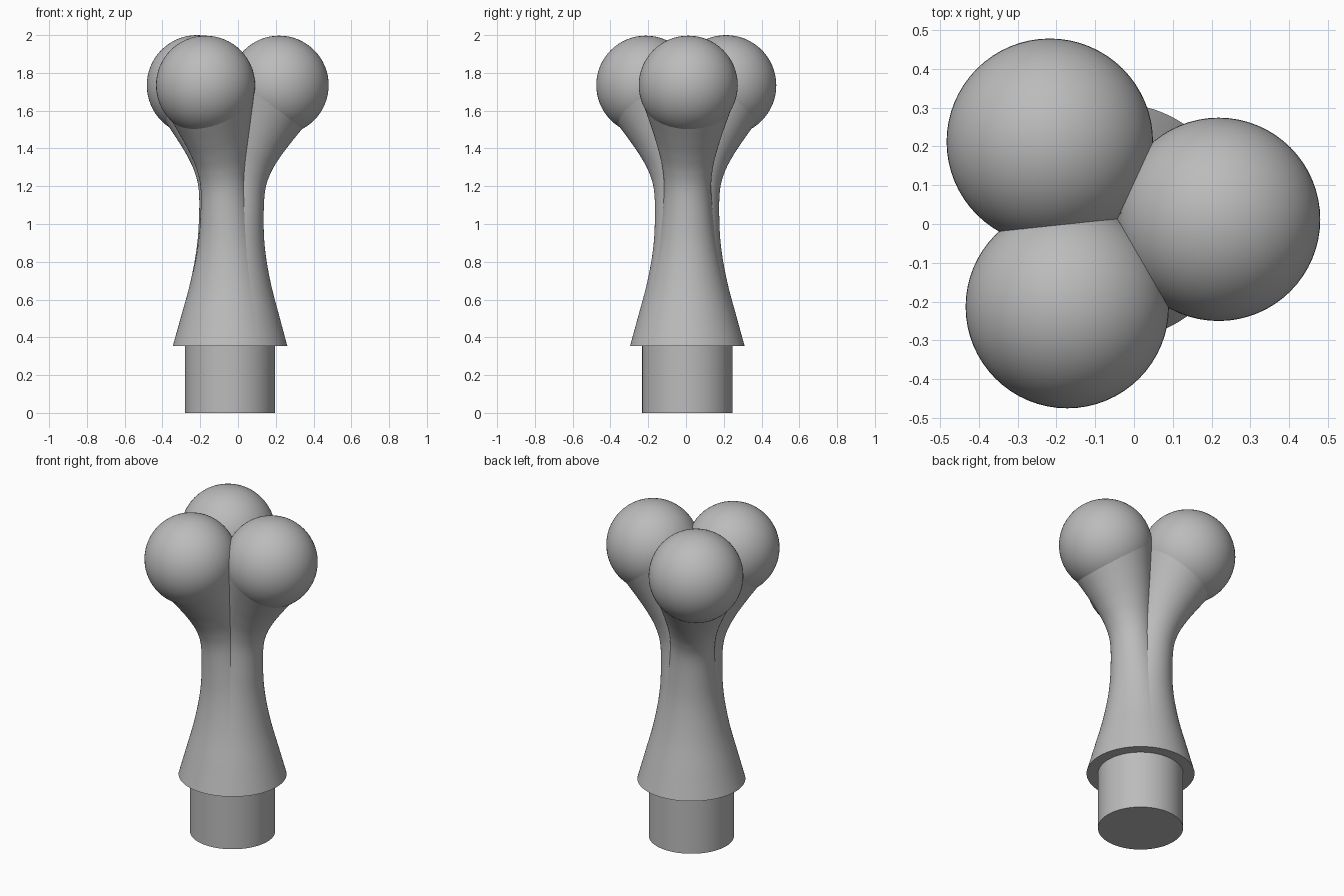
import bpy, bmesh, math
from mathutils import Vector

cube = bpy.data.objects.get("Cube")
if cube:
    bpy.data.objects.remove(cube)

grey = bpy.data.materials.new("plain grey")
grey.use_nodes = True
colour = (0.5, 0.5, 0.5, 1)
grey.diffuse_color = colour
grey.node_tree.nodes["Principled BSDF"].inputs["Base Color"].default_value = colour

AXIS = Vector((-0.042, 0.007, 0))
SEGMENTS = 96
STEPS = 10

# Stem sections: outward offset, height, radius, outward tilt in degrees
SECTIONS = [Vector(s) for s in (
    (0, 0.355, 0.303, 0), (0.005, 0.5, 0.259, 0), (0.012, 0.68, 0.205, 0),
    (0.022, 0.85, 0.165, 0), (0.037, 1.0, 0.141, 1), (0.06, 1.18, 0.125, 6),
    (0.084, 1.3, 0.134, 14), (0.115, 1.42, 0.163, 25), (0.155, 1.54, 0.2, 33),
    (0.196, 1.656, 0.24, 38))]


def finish(obj):
    obj.data.materials.append(grey)
    bpy.ops.object.select_all(action="DESELECT")
    obj.select_set(True)
    bpy.context.view_layer.objects.active = obj
    bpy.ops.object.shade_smooth_by_angle(angle=math.radians(35))


def smooth_sections():
    """Catmull-Rom interpolation between the stem sections."""
    pts = [2 * SECTIONS[0] - SECTIONS[1]] + SECTIONS + [2 * SECTIONS[-1] - SECTIONS[-2]]
    for a, b, c, d in zip(pts, pts[1:], pts[2:], pts[3:]):
        for i in range(STEPS):
            t = i / STEPS
            yield 0.5 * (2 * b + (c - a) * t + (2 * a - 5 * b + 4 * c - d) * t**2
                         + (3 * b - a - 3 * c + d) * t**3)
    yield SECTIONS[-1]


def stem(name, knob):
    """Flared tube from the shared round base to one knob."""
    reach = Vector((knob.x, knob.y, 0)) - AXIS
    out = reach.normalized()
    side = Vector((0, 0, 1)).cross(out)
    stretch = reach.length / 0.26
    bm = bmesh.new()
    rings = []
    for offset, height, radius, tilt in smooth_sections():
        centre = AXIS + out * offset * stretch + Vector((0, 0, height))
        angle = math.radians(tilt)
        lean = out * math.cos(angle) - Vector((0, 0, math.sin(angle)))
        ring = []
        for i in range(SEGMENTS):
            a = math.tau * i / SEGMENTS
            ring.append(bm.verts.new(centre + radius * (lean * math.cos(a) + side * math.sin(a))))
        rings.append(ring)
    for low, high in zip(rings, rings[1:]):
        for i in range(SEGMENTS):
            j = (i + 1) % SEGMENTS
            bm.faces.new((low[i], low[j], high[j], high[i]))
    bm.faces.new(rings[0][::-1])
    bm.faces.new(rings[-1])
    mesh = bpy.data.meshes.new(name)
    bm.to_mesh(mesh)
    bm.free()
    obj = bpy.data.objects.new(name, mesh)
    bpy.context.collection.objects.link(obj)
    finish(obj)


# Round peg under the flared base
bpy.ops.mesh.primitive_cylinder_add(vertices=SEGMENTS, radius=0.239, depth=0.36,
                                    location=AXIS + Vector((0, 0, 0.18)))
peg = bpy.context.object
peg.name = "base_peg"
finish(peg)

# Three knobs, each on its own stem
KNOBS = {"back_right": (-0.217, 0.212, 1.734, 0.266),
         "left": (0.218, 0.012, 1.735, 0.262),
         "front_right": (-0.172, -0.213, 1.735, 0.262)}
for name, (x, y, z, radius) in KNOBS.items():
    centre = Vector((x, y, z))
    bpy.ops.mesh.primitive_uv_sphere_add(segments=64, ring_count=32, radius=radius, location=centre)
    knob = bpy.context.object
    knob.name = name + "_knob"
    finish(knob)
    stem(name + "_stem", centre)
